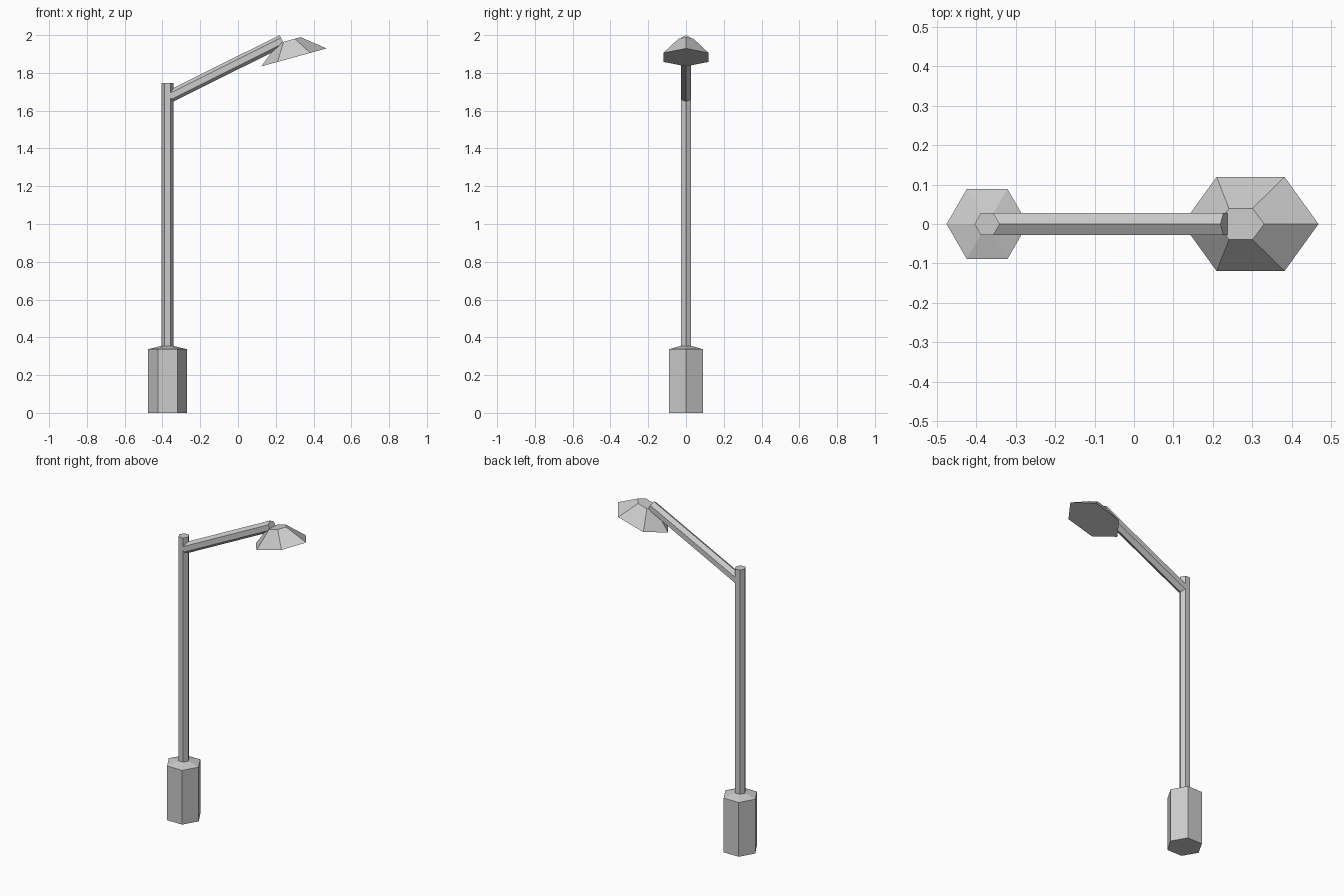
import bpy, bmesh
from math import cos, sin, tau, radians
from mathutils import Matrix, Vector

if "Cube" in bpy.data.objects:
    bpy.data.objects.remove(bpy.data.objects["Cube"])


def hex_loft(name, rings, matrix, start=0.0):
    """Six-sided lofted solid; rings are (height, x radius, y radius)."""
    bm = bmesh.new()
    loops = []
    for z, rx, ry in rings:
        angles = [start + tau * i / 6 for i in range(6)]
        loops.append([bm.verts.new((rx * cos(a), ry * sin(a), z)) for a in angles])
    for low, high in zip(loops, loops[1:]):
        for i in range(6):
            j = (i + 1) % 6
            bm.faces.new((low[i], low[j], high[j], high[i]))
    bm.faces.new(loops[0][::-1])
    bm.faces.new(loops[-1])
    mesh = bpy.data.meshes.new(name)
    bm.to_mesh(mesh)
    bm.free()
    obj = bpy.data.objects.new(name, mesh)
    obj.matrix_world = matrix
    bpy.context.collection.objects.link(obj)
    return obj


# base box with sloped shoulder running into the pole
hex_loft("base_and_pole",
         [(0, 0.103, 0.103), (0.337, 0.103, 0.103),
          (0.355, 0.032, 0.032), (1.747, 0.032, 0.032)],
         Matrix.Translation((-0.373, 0, 0)))

# sloping arm, ridge edge upward
foot, tip = Vector((-0.36, 0, 1.675)), Vector((0.234, 0, 1.971))
span = tip - foot
tilt = Vector((0, 0, 1)).angle(span)
hex_loft("arm", [(0, 0.032, 0.032), (span.length, 0.032, 0.032)],
         Matrix.Translation(foot) @ Matrix.Rotation(tilt, 4, 'Y'))

# tilted, elongated lamp shade with closed underside
hex_loft("lamp_shade", [(0, 0.179, 0.138), (0.094, 0.062, 0.046)],
         Matrix.Translation((0.296, 0, 1.882)) @ Matrix.Rotation(radians(-15.4), 4, 'Y'))
